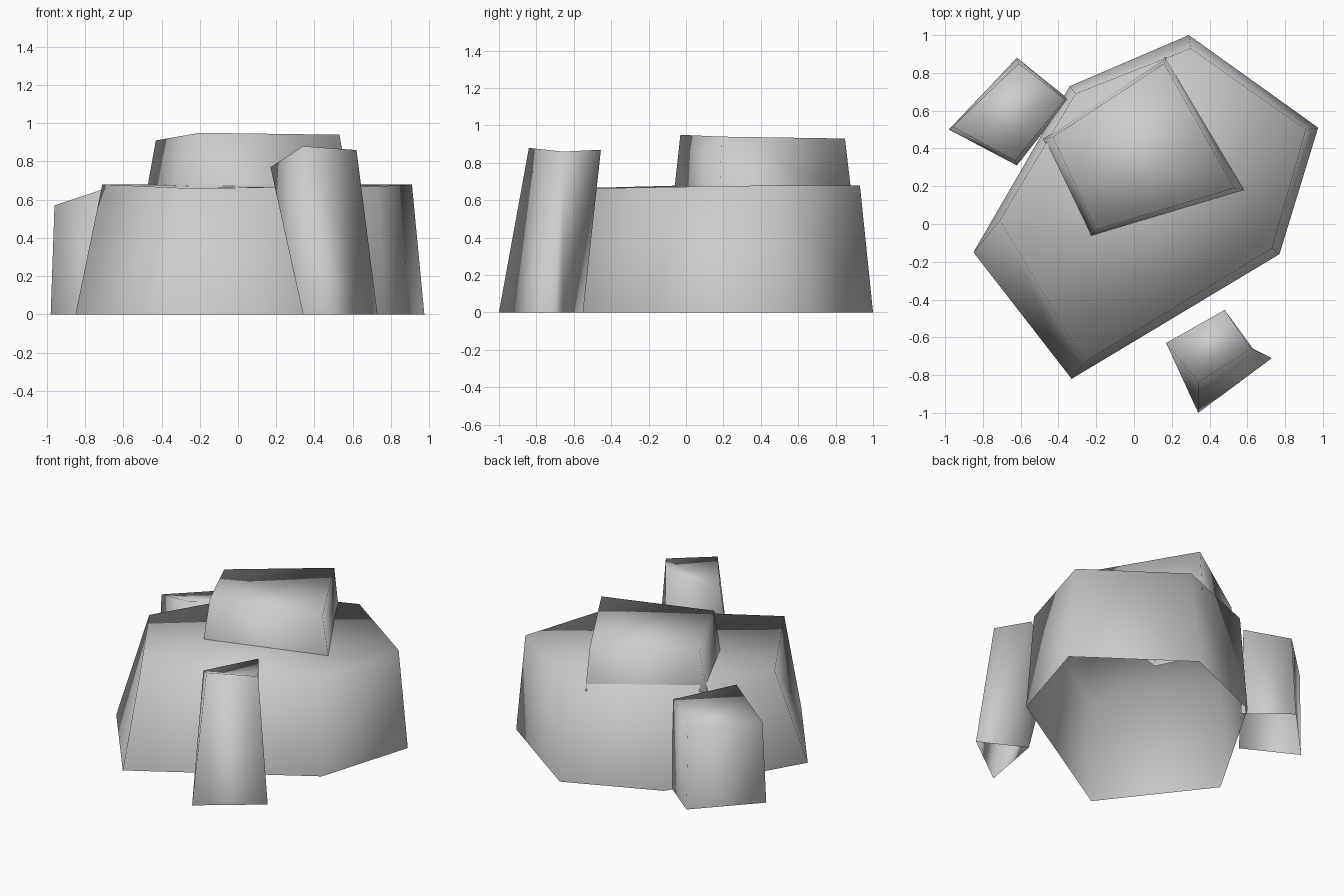
import bpy

stone = bpy.data.materials.new("grey stone")
stone.diffuse_color = (0.6, 0.6, 0.6, 1)


def rock(name, base, base_z, top):
    """Open-bottomed tapered stone: base outline joined to a slanted cap, all smooth."""
    n = len(base)
    verts = [(x, y, base_z) for x, y in base] + top
    faces = [tuple(range(n, 2 * n))]
    for i in range(n):
        j = (i + 1) % n
        faces += [(i, j, n + i), (j, n + j, n + i)]
    mesh = bpy.data.meshes.new(name)
    mesh.from_pydata(verts, [], faces)
    mesh.materials.append(stone)
    mesh.shade_smooth()
    obj = bpy.data.objects.new(name, mesh)
    bpy.context.collection.objects.link(obj)
    return obj


# Large six-sided boulder
rock("main_boulder",
     [(-0.85, -0.15), (-0.33, -0.82), (0.77, -0.16), (0.975, 0.51), (0.29, 1.0), (-0.34, 0.73)], 0,
     [(-0.71, 0.02, 0.68), (-0.26, -0.73, 0.66), (0.73, -0.13, 0.67),
      (0.91, 0.50, 0.68), (0.30, 0.93, 0.68), (-0.31, 0.69, 0.68)])

# Slab resting on the boulder
rock("top_slab",
     [(-0.48, 0.45), (-0.23, -0.065), (0.59, 0.18), (0.17, 0.885)], 0.63,
     [(-0.43, 0.46, 0.91), (-0.20, -0.03, 0.95), (0.53, 0.19, 0.94), (0.16, 0.85, 0.93)])

# Leaning narrow stone in front
rock("front_shard",
     [(0.42, -0.55), (0.34, -1.0), (0.73, -0.71), (0.63, -0.66)], 0,
     [(0.17, -0.63, 0.77), (0.34, -0.84, 0.88), (0.62, -0.66, 0.86), (0.48, -0.455, 0.87)])

# Upright block at the back left
rock("side_block",
     [(-0.98, 0.50), (-0.62, 0.31), (-0.345, 0.66), (-0.62, 0.88)], 0,
     [(-0.96, 0.515, 0.57), (-0.63, 0.335, 0.68), (-0.365, 0.66, 0.63), (-0.61, 0.85, 0.57)])
